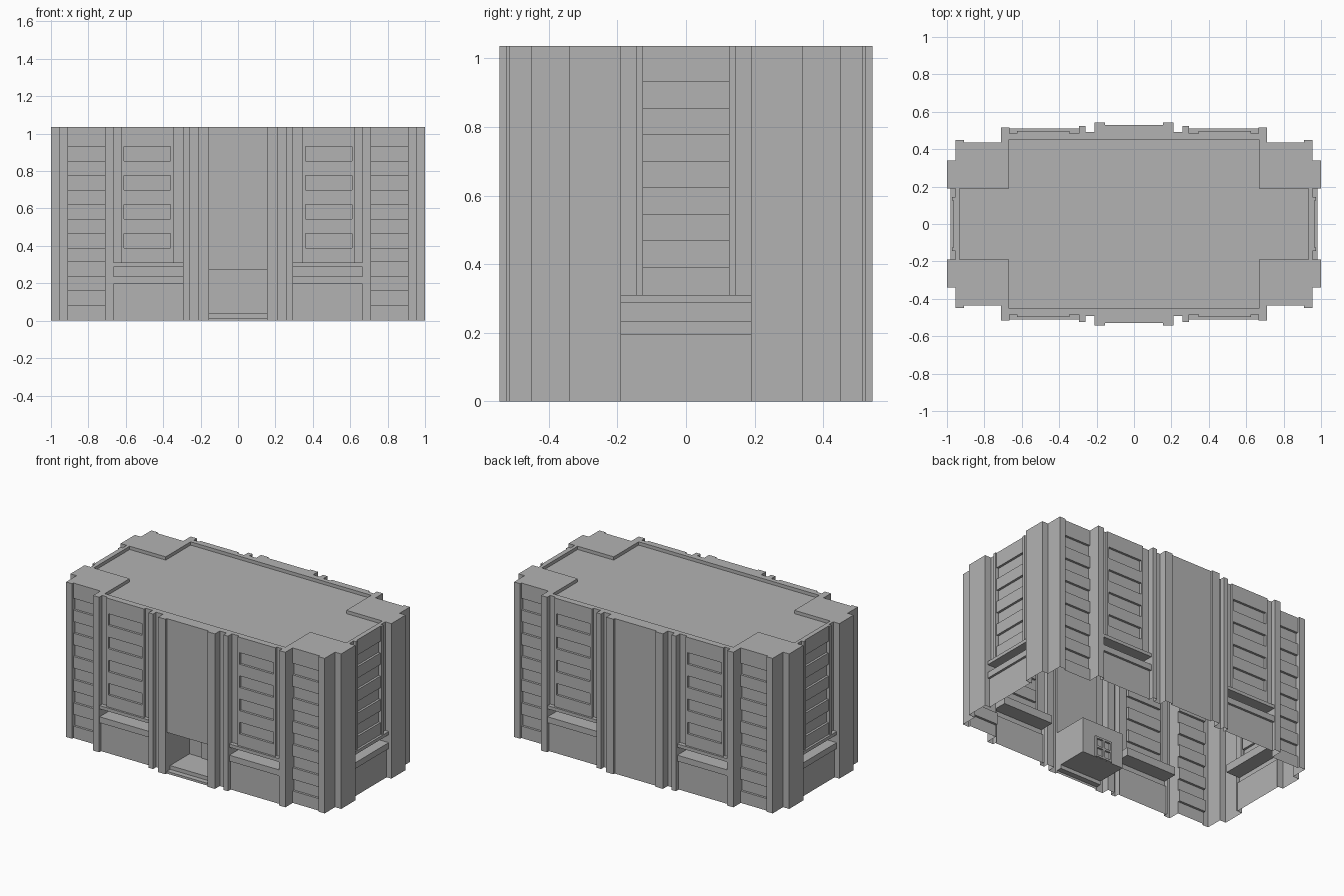
import bpy
import bmesh
from mathutils import Vector

cube = bpy.data.objects.get("Cube")
if cube:
    bpy.data.objects.remove(cube, do_unlink=True)

TOP, ROOF, SILL = 1.035, 1.013, 0.31
STOREY, WINDOW_DEPTH = 0.0775, 0.015

grey = bpy.data.materials.new("plain_grey")
grey.use_nodes = True
grey.diffuse_color = (0.45, 0.45, 0.45, 1)
grey.node_tree.nodes["Principled BSDF"].inputs["Base Color"].default_value = grey.diffuse_color


def face(bm, points):
    bm.faces.new([bm.verts.new(p) for p in points])


def sheet(bm, a, b, profile, caps=(True, True)):
    """Sweep a (height, outward offset) profile from plan point a to b."""
    a, b = Vector((*a, 0)), Vector((*b, 0))
    d = (b - a).normalized()
    out = Vector((d.y, -d.x, 0))

    def at(p, z, o):
        return p + out * o + Vector((0, 0, z))

    for (z0, o0), (z1, o1) in zip(profile, profile[1:]):
        face(bm, [at(a, z0, o0), at(b, z0, o0), at(b, z1, o1), at(a, z1, o1)])
        if o0 == o1 and o0 != 0:
            if caps[0]:
                face(bm, [at(a, z0, 0), at(a, z0, o0), at(a, z1, o0), at(a, z1, 0)])
            if caps[1]:
                face(bm, [at(b, z0, o0), at(b, z0, 0), at(b, z1, 0), at(b, z1, o0)])


def flat(z0):
    return [(z0, 0), (TOP, 0)]


def window_bands(z0):
    """Alternating spandrels and recessed window strips."""
    prof = [(z0, 0)]
    for k in range(0, 12, 2):
        lo = 0.08 + k * STOREY
        hi = lo + STOREY
        if lo > z0:
            prof += [(lo, 0), (lo, -WINDOW_DEPTH), (hi, -WINDOW_DEPTH), (hi, 0)]
    return prof + [(TOP, 0)]


def finish(bm, name, mirror=False):
    bmesh.ops.remove_doubles(bm, verts=bm.verts, dist=0.0005)
    mesh = bpy.data.meshes.new(name)
    bm.to_mesh(mesh)
    bm.free()
    mesh.materials.append(grey)
    obj = bpy.data.objects.new(name, mesh)
    bpy.context.collection.objects.link(obj)
    if mirror:
        mod = obj.modifiers.new("Mirror", 'MIRROR')
        mod.use_axis = (True, True, False)
    return obj


def box(name, centre, size):
    bm = bmesh.new()
    bmesh.ops.create_cube(bm, size=1)
    for v in bm.verts:
        v.co = Vector(c + s * q for c, s, q in zip(centre, size, v.co))
    return finish(bm, name)


# Quarter plan of the facade, from the side centre to the front centre
PLAN = [(0.965, 0), (0.965, 0.125), (0.973, 0.125), (0.973, 0.145),
        (0.955, 0.145), (0.955, 0.19), (1, 0.19), (1, 0.34),
        (0.955, 0.34), (0.955, 0.45), (0.91, 0.45), (0.91, 0.437),
        (0.71, 0.437), (0.71, 0.515), (0.665, 0.515), (0.665, 0.483),
        (0.625, 0.483), (0.625, 0.497), (0.345, 0.497), (0.345, 0.483),
        (0.293, 0.483), (0.293, 0.525), (0.26, 0.525), (0.26, 0.492),
        (0.21, 0.492), (0.21, 0.543), (0.155, 0.543), (0.155, 0.53), (0, 0.53)]
# Inner edge of the parapet
RIM = [(0.933, 0), (0.933, 0.19), (0.667, 0.19), (0.667, 0.453), (0, 0.453)]


def in_bay(p):
    return (p[1] <= 0.19 and p[0] < 0.98) or (0.29 < p[0] < 0.67 and p[1] < 0.5 and p[1] > 0.48)


# Outer walls
bm = bmesh.new()
for i, (a, b) in enumerate(zip(PLAN[:-2], PLAN[1:-1])):
    if i == 0:
        sheet(bm, a, b, window_bands(SILL), (False, True))
    elif a == (0.91, 0.437):
        sheet(bm, a, b, window_bands(0))
    elif a == (0.625, 0.497):
        # Framed panel with separate windows
        y, edge = a[1], 0.015
        l, r = (a[0] - edge, y), (b[0] + edge, y)
        sheet(bm, a, l, flat(SILL))
        sheet(bm, l, r, window_bands(SILL + 0.01))
        sheet(bm, l, r, [(SILL, 0), (SILL + 0.01, 0)])
        sheet(bm, r, b, flat(SILL))
    else:
        sheet(bm, a, b, flat(SILL if in_bay(a) and in_bay(b) else 0))
finish(bm, "outer_walls", True)

# Double ledges and base walls under the tall bays
LEDGE = [(0, -0.015), (0.195, -0.015), (0.195, 0), (0.235, 0), (0.235, -0.1),
         (0.288, -0.1), (0.288, 0), (SILL, 0), (SILL, -0.028)]
bm = bmesh.new()
sheet(bm, (0.98, 0), (0.98, 0.19), LEDGE, (False, True))
sheet(bm, (0.665, 0.51), (0.293, 0.51), LEDGE)
finish(bm, "bay_ledges", True)

# Parapet and sunken roof
bm = bmesh.new()
face(bm, [(x, y, TOP) for x, y in PLAN + RIM[::-1]])
for a, b in zip(RIM, RIM[1:]):
    face(bm, [(*b, ROOF), (*a, ROOF), (*a, TOP), (*b, TOP)])
face(bm, [(0, 0, ROOF)] + [(x, y, ROOF) for x, y in RIM])
finish(bm, "parapet_and_roof", True)

# Central panels: plain at the rear, stepped porch at the front
bm = bmesh.new()
sheet(bm, (0.155, 0.53), (-0.155, 0.53), flat(0))
finish(bm, "rear_panel")

PORCH = -0.24
bm = bmesh.new()
sheet(bm, (-0.155, -0.53), (0.155, -0.53),
      [(0, 0), (0.015, 0), (0.015, -0.035), (0.04, -0.035), (0.04, PORCH),
       (0.275, PORCH), (0.275, 0), (TOP, 0)])
finish(bm, "front_panel_and_porch")

# Door with its frame and cross bars
door_y = -0.53 - PORCH
box("door", (0, door_y - 0.004, 0.11), (0.125, 0.008, 0.14))
for s in (-1, 0, 1):
    box("door_upright", (s * 0.056, door_y + 0.006, 0.11), (0.013, 0.012, 0.14))
    box("door_rail", (0, door_y + 0.006, 0.11 + s * 0.063), (0.125, 0.012, 0.013))
